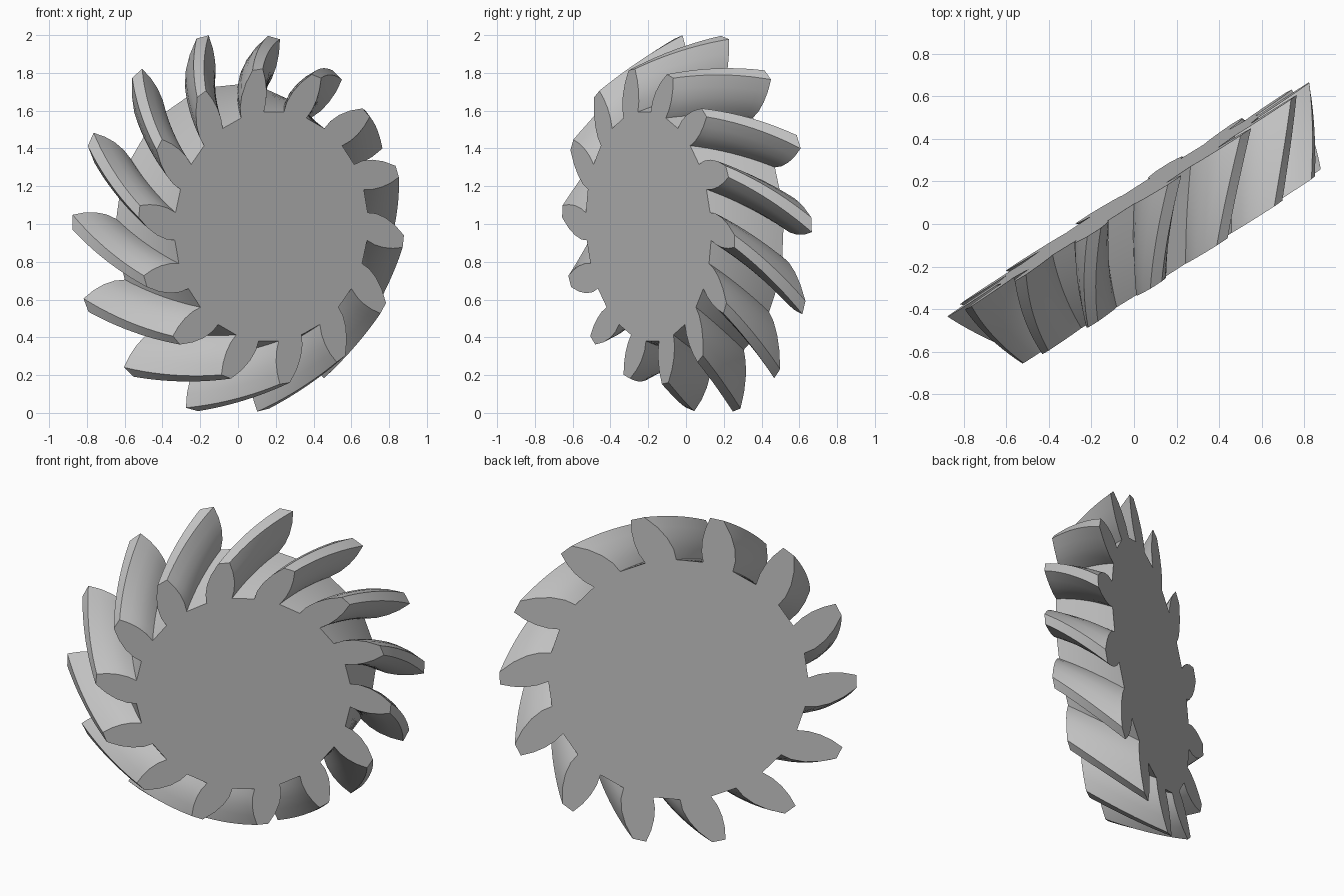
import bpy, bmesh
from math import sin, cos, radians
from mathutils import Matrix

if "Cube" in bpy.data.objects:
    bpy.data.objects.remove(bpy.data.objects["Cube"])

TEETH = 14
STEPS = 10
PITCH = 360 / TEETH
LEAN = -5.4   # the tips trail the roots by this angle
# tooth flank: (radius at the large end, half angle in degrees)
FLANK = [(0.737, 6.9), (0.80, 7.2), (0.87, 6.3), (0.94, 4.6), (1.013, 2.2)]
PROFILE = [(r, -a) for r, a in FLANK] + [(r, a) for r, a in reversed(FLANK)]
N = len(PROFILE)
ROOT_R, TIP_R = FLANK[0][0], FLANK[-1][0]


def lerp(a, b, t):
    return a + (b - a) * t


def add_section(bm, t):
    """One ring of all teeth; t = 0 is the small end, 1 the large end."""
    scale = lerp(0.828, 1.0, t)
    turn = lerp(PITCH, 5.0, t)
    depth = lerp(-0.263, 0.111, t)
    ring = []
    for k in range(TEETH):
        for r, a in PROFILE:
            f = (r - ROOT_R) / (TIP_R - ROOT_R)
            ang = radians(k * PITCH + a + turn + LEAN * f)
            ring.append(bm.verts.new((r * scale * cos(ang), depth, r * scale * sin(ang))))
    return ring


bm = bmesh.new()
rings = [add_section(bm, i / STEPS) for i in range(STEPS + 1)]

# twisted flanks, tips and root gaps
for a, b in zip(rings, rings[1:]):
    for i in range(len(a)):
        j = (i + 1) % len(a)
        bm.faces.new((a[i], a[j], b[j], b[i]))

# flat hub faces and tooth ends
for ring in (rings[0], rings[-1]):
    teeth = [ring[k * N:(k + 1) * N] for k in range(TEETH)]
    bm.faces.new([v for tooth in teeth for v in (tooth[0], tooth[-1])])
    for tooth in teeth:
        for i in range(N // 2 - 1):
            bm.faces.new((tooth[i], tooth[i + 1], tooth[N - 2 - i], tooth[N - 1 - i]))

bmesh.ops.recalc_face_normals(bm, faces=bm.faces)

# tip the axle slightly, turn it sideways and stand the gear on the ground
tilt = Matrix.Rotation(radians(2.4), 4, 'X')
turn = Matrix.Rotation(radians(32.9), 4, 'Z')
bm.transform(Matrix.Translation((0, 0, 0.998)) @ turn
             @ Matrix.Translation((0.04, 0, 0)) @ tilt)

mesh = bpy.data.meshes.new("bevel_gear")
bm.to_mesh(mesh)
bm.free()
gear = bpy.data.objects.new("bevel_gear", mesh)
bpy.context.collection.objects.link(gear)

steel = bpy.data.materials.new("grey_metal")
steel.diffuse_color = (0.54, 0.54, 0.54, 1)
steel.use_nodes = True
steel.node_tree.nodes["Principled BSDF"].inputs["Base Color"].default_value = steel.diffuse_color
mesh.materials.append(steel)

bpy.context.view_layer.objects.active = gear
gear.select_set(True)
bpy.ops.object.shade_smooth_by_angle(angle=radians(30))
